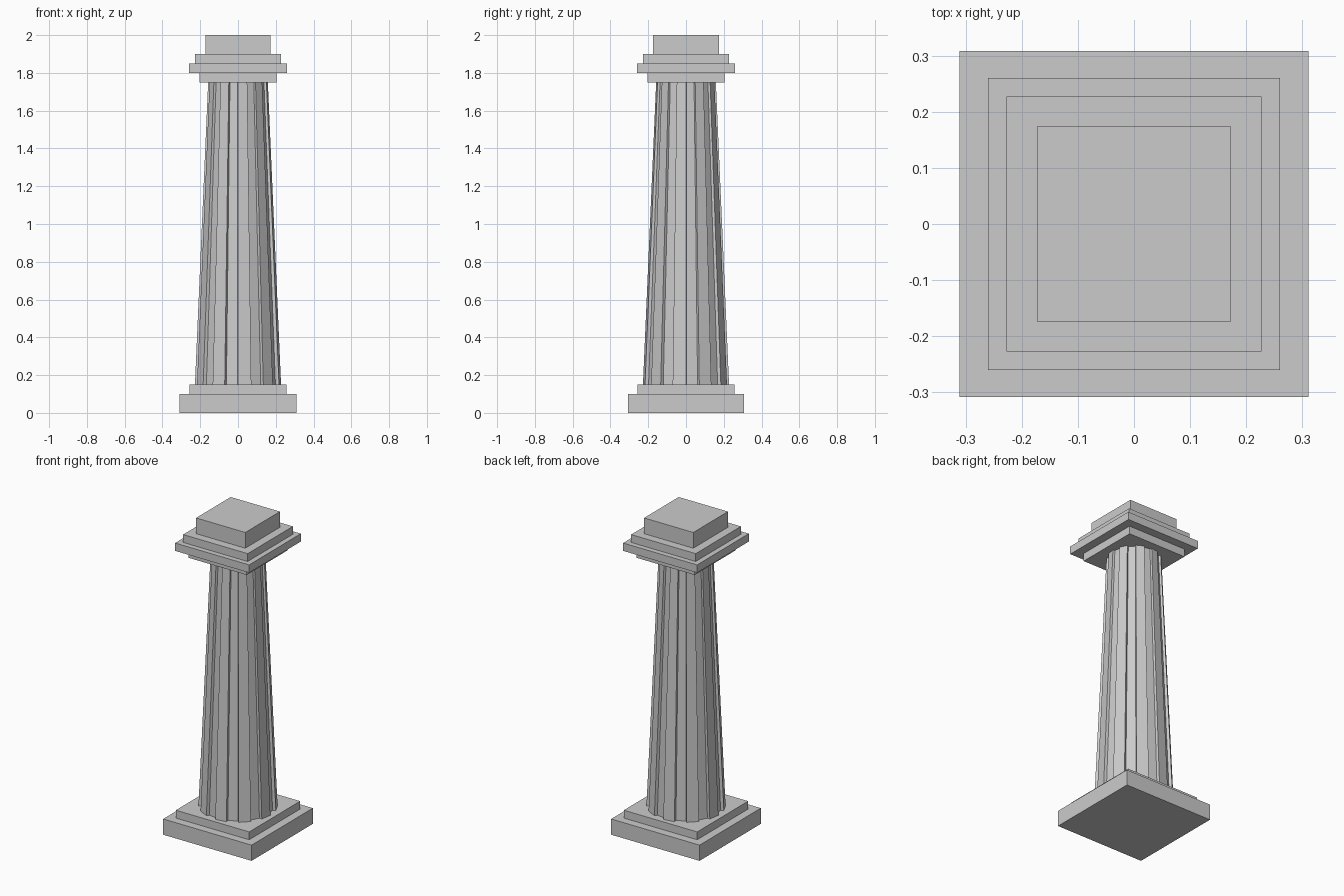
import bpy, bmesh
from math import sin, cos, radians

if "Cube" in bpy.data.objects:
    bpy.data.objects.remove(bpy.data.objects["Cube"])


def slab(name, hx, hy, z0, z1):
    bpy.ops.mesh.primitive_cube_add(size=1, location=(0, 0, (z0 + z1) / 2))
    ob = bpy.context.object
    ob.name = name
    ob.scale = (2 * hx, 2 * hy, z1 - z0)


# Stepped base
slab("base_plinth", 0.311, 0.308, 0, 0.10)
slab("base_step", 0.258, 0.256, 0.10, 0.15)

# Stepped capital
slab("capital_neck", 0.205, 0.205, 1.75, 1.80)
slab("capital_wide", 0.26, 0.26, 1.80, 1.85)
slab("capital_step", 0.227, 0.227, 1.85, 1.90)
slab("capital_block", 0.173, 0.174, 1.90, 2.0)

# Tapered shaft: ten flat ribs alternating with ten recessed flutes
RIBS = 10
profile = []
for k in range(RIBS):
    a = 36 * k - 90
    profile += [(a, 1.0), (a + 18, 1.0), (a + 19, 0.92), (a + 35, 0.92)]

bm = bmesh.new()
rings = []
for r, z in ((0.228, 0.15), (0.158, 1.75)):
    rings.append([bm.verts.new((r * f * cos(radians(a)), r * f * sin(radians(a)), z))
                  for a, f in profile])
n = len(profile)
for i in range(n):
    j = (i + 1) % n
    bm.faces.new((rings[0][i], rings[0][j], rings[1][j], rings[1][i]))
bm.faces.new(rings[0][::-1])
bm.faces.new(rings[1])
mesh = bpy.data.meshes.new("fluted_shaft")
bm.to_mesh(mesh)
bm.free()
bpy.context.collection.objects.link(bpy.data.objects.new("fluted_shaft", mesh))
